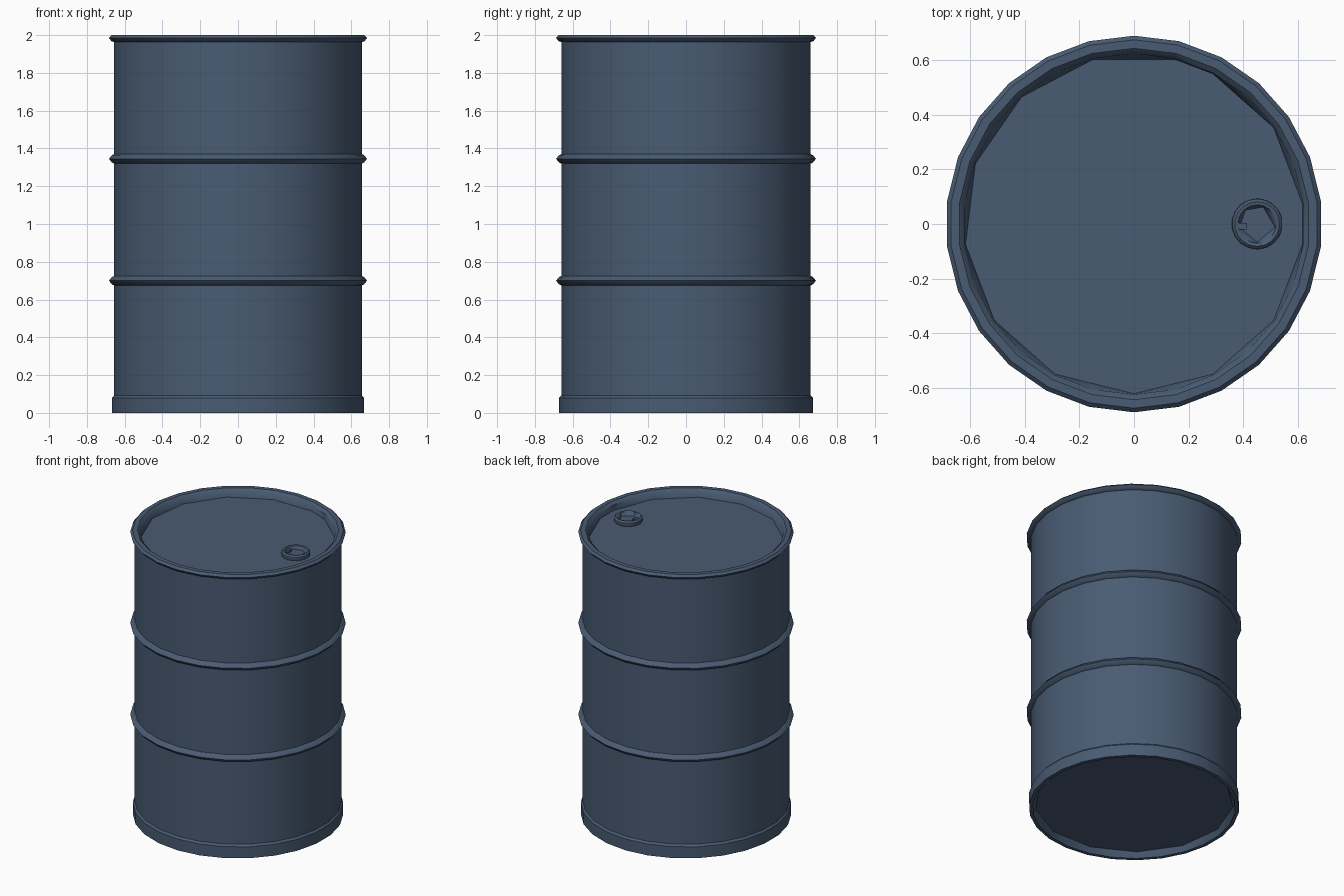
import bpy, bmesh, math

if "Cube" in bpy.data.objects:
    bpy.data.objects.remove(bpy.data.objects["Cube"])

paint = bpy.data.materials.new("slate_blue_paint")
paint.diffuse_color = (0.066, 0.105, 0.17, 1)
paint.use_nodes = True
paint.node_tree.nodes["Principled BSDF"].inputs["Base Color"].default_value = paint.diffuse_color


def finish(bm, name, angle=40):
    bmesh.ops.recalc_face_normals(bm, faces=bm.faces)
    me = bpy.data.meshes.new(name)
    bm.to_mesh(me)
    bm.free()
    me.materials.append(paint)
    me.shade_smooth()
    me.set_sharp_from_angle(angle=math.radians(angle))
    ob = bpy.data.objects.new(name, me)
    bpy.context.collection.objects.link(ob)
    return ob


def ring(bm, r, z, n, cx=0.0, keep=None):
    """Ring of n vertices; with keep, skipped corners reuse the previous kept one."""
    out = []
    made = {}
    for k in range(n):
        i = k
        if keep:
            i = max((c for c in keep if c <= k), default=max(keep))
        if i not in made:
            a = math.pi / 2 - i * 2 * math.pi / n
            made[i] = bm.verts.new((cx + r * math.cos(a), r * math.sin(a), z))
        out.append(made[i])
    return out


def bridge(bm, a, b):
    n = len(a)
    for i in range(n):
        j = (i + 1) % n
        vs = list(dict.fromkeys((a[i], a[j], b[j], b[i])))
        if len(vs) > 2:
            bm.faces.new(vs)


def lathe(name, profile, n, cx=0.0, keep_first=None, keep_last=None, angle=40):
    bm = bmesh.new()
    rings = []
    for i, (r, z) in enumerate(profile):
        keep = keep_first if i == 0 else keep_last if i == len(profile) - 1 else None
        rings.append(ring(bm, r, z, n, cx, keep))
    for a, b in zip(rings, rings[1:]):
        bridge(bm, a, b)
    for end in (rings[0], rings[-1]):
        bm.faces.new(list(dict.fromkeys(end)))
    return finish(bm, name, angle)


# Drum shell: recessed bottom, foot band, two rolling hoops, rolled rim, recessed lid
def hoop(z):
    return [(0.66, z - 0.025), (0.672, z - 0.02), (0.688, z),
            (0.672, z + 0.02), (0.66, z + 0.025)]


profile = [(0.635, 0.04), (0.648, 0), (0.672, 0), (0.672, 0.08), (0.66, 0.093)]
profile += hoop(0.70) + hoop(1.345)
profile += [(0.66, 1.963), (0.675, 1.968), (0.688, 1.985), (0.673, 2.0),
            (0.642, 2.0), (0.623, 1.983), (0.62, 1.945)]
lathe("drum", profile, 26,
      keep_first=list(range(0, 26, 2)),
      keep_last=[1, 2, 4, 6] + list(range(7, 26, 2)))

# Filler bung: raised collar with a sunken socket, and a small tab inside it
lathe("bung_collar",
      [(0.088, 1.943), (0.093, 1.955), (0.092, 1.97), (0.082, 1.98),
       (0.07, 1.978), (0.066, 1.955)],
      18, cx=0.45, keep_last=[1, 5, 9, 13, 16])
bm = bmesh.new()
bmesh.ops.create_cube(bm, size=1)
for v in bm.verts:
    v.co = (0.395 + v.co.x * 0.035, -0.008 + v.co.y * 0.025, 1.964 + v.co.z * 0.02)
finish(bm, "bung_tab")
